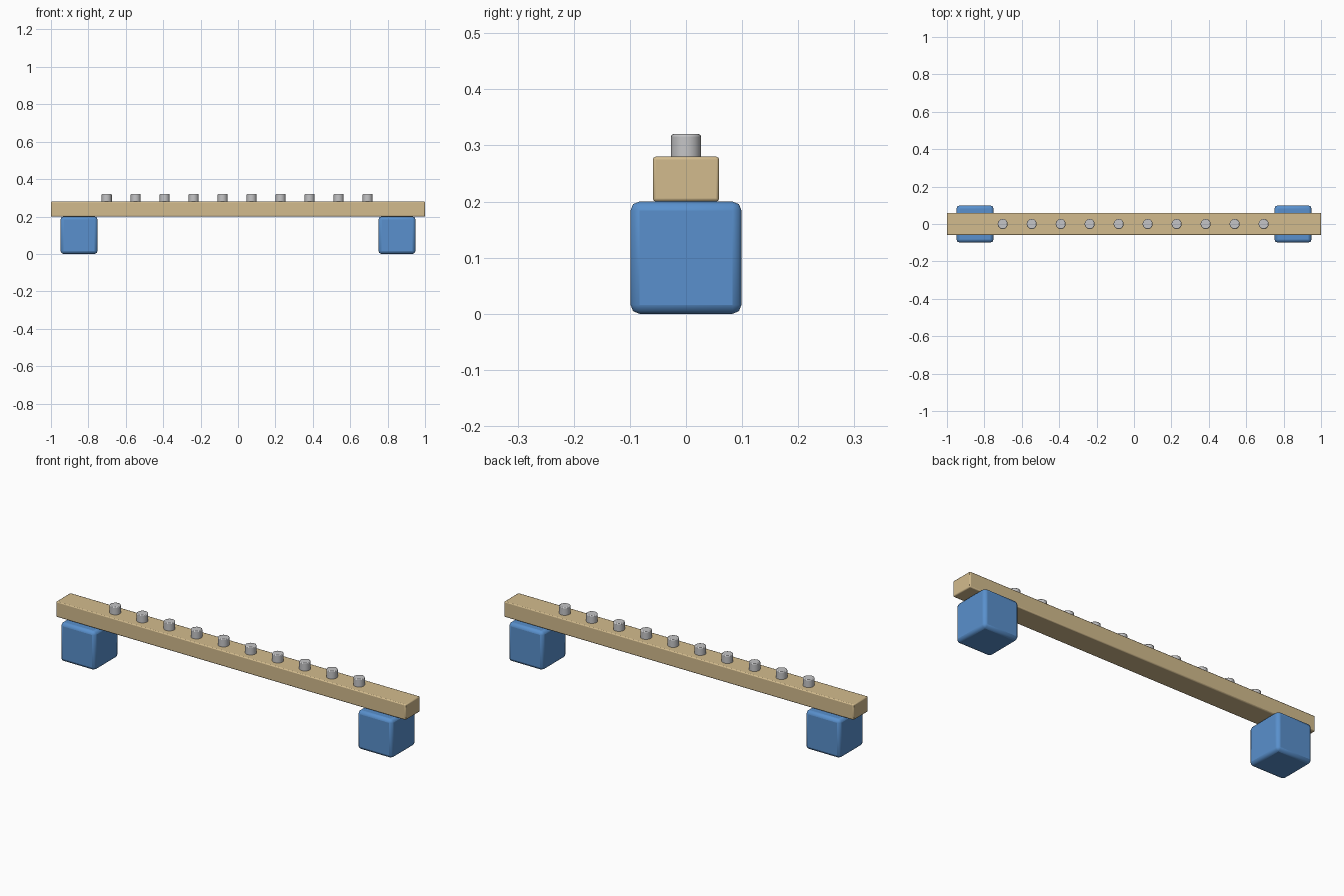
import bpy
import math

cube = bpy.data.objects.get("Cube")
if cube:
    bpy.data.objects.remove(cube, do_unlink=True)


def make_material(name, rgb):
    mat = bpy.data.materials.new(name)
    mat.use_nodes = True
    color = (*rgb, 1.0)
    mat.diffuse_color = color
    mat.node_tree.nodes["Principled BSDF"].inputs["Base Color"].default_value = color
    return mat


def finish(name, mat, bevel, segments):
    """Name, colour, bevel and smooth the active object."""
    obj = bpy.context.object
    obj.name = name
    obj.data.materials.append(mat)
    bpy.ops.object.transform_apply(location=False, rotation=False, scale=True)
    mod = obj.modifiers.new("rounded_edges", "BEVEL")
    mod.width = bevel
    mod.segments = segments
    mod.limit_method = "ANGLE"
    mod.angle_limit = math.radians(40)
    bpy.ops.object.shade_smooth_by_angle(angle=math.radians(35))
    return obj


def box(name, center, size, mat, bevel, segments=2):
    bpy.ops.mesh.primitive_cube_add(size=1, location=center)
    bpy.context.object.scale = size
    return finish(name, mat, bevel, segments)


blue = make_material("blue_paint", (0.1, 0.28, 0.61))
wood = make_material("tan_wood", (0.65, 0.5, 0.27))
metal = make_material("grey_metal", (0.56, 0.56, 0.57))

# Support blocks at both ends
for side, sign in (("left", 1), ("right", -1)):
    box(side + "_block", (sign * 0.85, 0, 0.1), (0.198, 0.198, 0.2), blue, 0.016)

# Long beam resting on the blocks
box("beam", (0, 0, 0.24), (2.0, 0.118, 0.08), wood, 0.005)

# Row of evenly spaced pegs
for i in range(10):
    bpy.ops.mesh.primitive_cylinder_add(
        vertices=20, radius=0.027, depth=0.044,
        location=(-0.702 + 0.155 * i, 0, 0.298))
    finish(f"peg_{i + 1}", metal, 0.004, 2)
